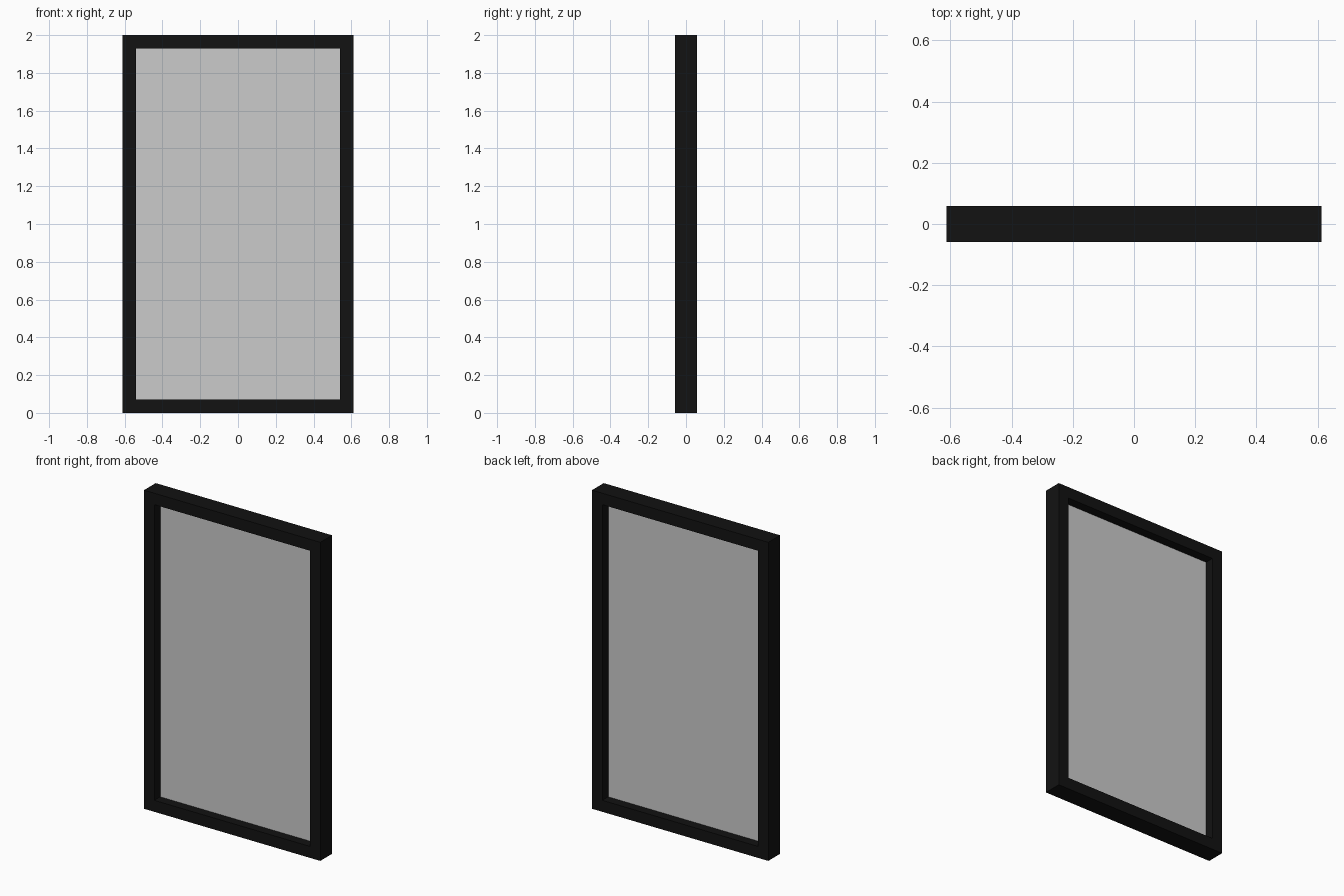
import bpy, bmesh

if "Cube" in bpy.data.objects:
    bpy.data.objects.remove(bpy.data.objects["Cube"])

W, H, D = 0.612, 2.0, 0.058   # half width, height, half depth
B = 0.072                     # frame border


def material(name, color):
    m = bpy.data.materials.new(name)
    m.diffuse_color = color
    m.use_nodes = True
    m.node_tree.nodes["Principled BSDF"].inputs["Base Color"].default_value = m.diffuse_color
    return m


def make_object(name, bm, mat):
    bmesh.ops.recalc_face_normals(bm, faces=bm.faces)
    me = bpy.data.meshes.new(name)
    bm.to_mesh(me)
    bm.free()
    me.materials.append(mat)
    ob = bpy.data.objects.new(name, me)
    bpy.context.collection.objects.link(ob)
    return ob


def rect(bm, inset, y):
    x, z0, z1 = W - inset, inset, H - inset
    return [bm.verts.new(p) for p in ((-x, y, z0), (x, y, z0), (x, y, z1), (-x, y, z1))]


black = material("frame_black", (0.006, 0.006, 0.006, 1))
glass = material("glass_grey", (0.52, 0.52, 0.52, 1))

# Mitred frame: rectangular profile swept around the opening
bm = bmesh.new()
rings = [rect(bm, i, y) for i, y in ((0, -D), (0, D), (B, D), (B, -D))]
for k in range(4):
    a, b = rings[k], rings[(k + 1) % 4]
    for i in range(4):
        j = (i + 1) % 4
        bm.faces.new((a[i], a[j], b[j], b[i]))
make_object("window_frame", bm, black)

# Thin glass pane at mid depth, edges meeting the frame
bm = bmesh.new()
bm.faces.new(rect(bm, B, 0.0))
make_object("glass_pane", bm, glass)
